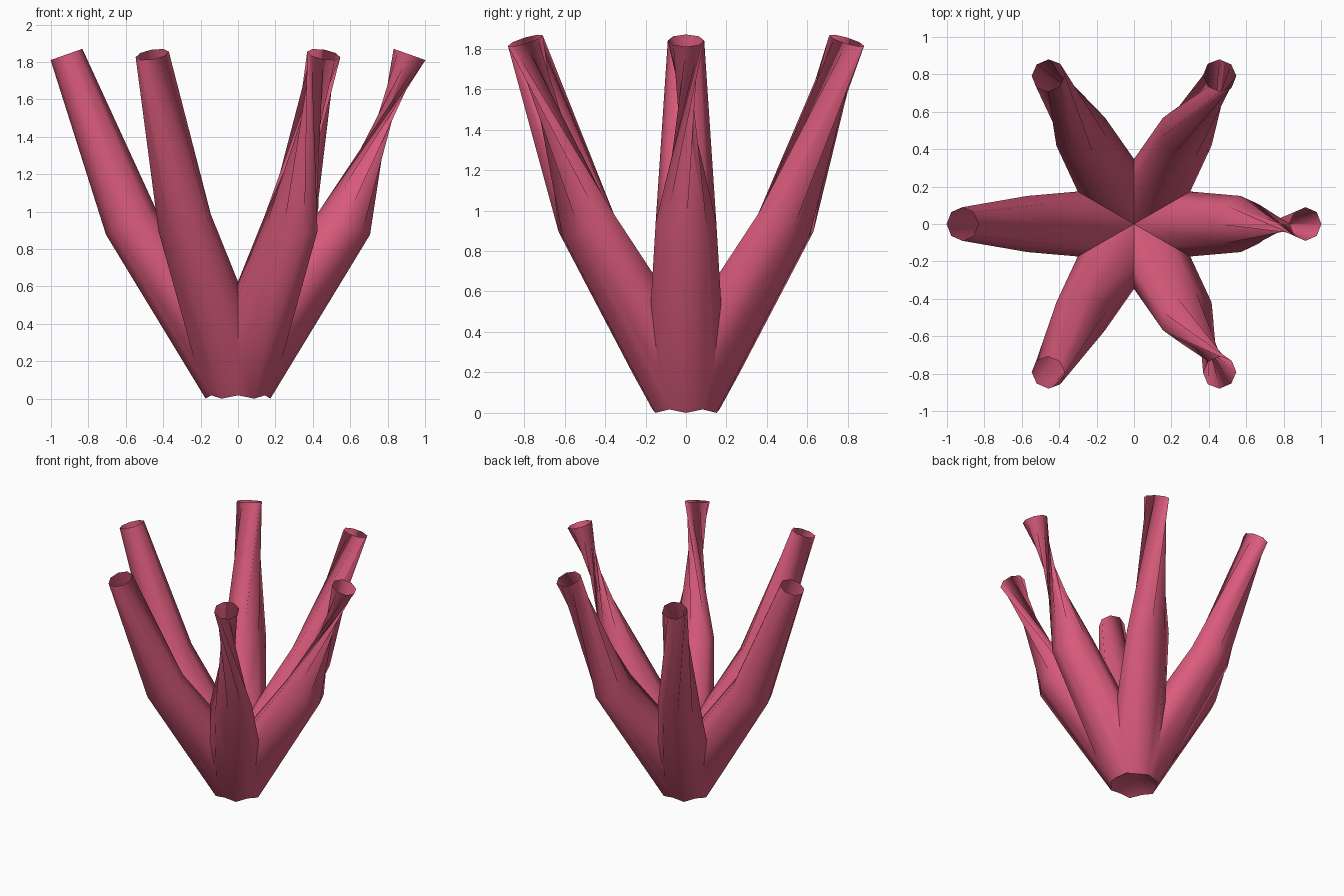
import bpy
import bmesh
from math import cos, sin, pi, radians
from mathutils import Vector

cube = bpy.data.objects.get("Cube")
if cube:
    bpy.data.objects.remove(cube, do_unlink=True)

SIDES = 8
ARMS = 6

pink = bpy.data.materials.new("rose_pink")
pink.use_nodes = True
colour = (0.70, 0.105, 0.20, 1)
pink.diffuse_color = colour
pink.node_tree.nodes["Principled BSDF"].inputs["Base Color"].default_value = colour


def ring(bm, reach, height, radius, tilt, twist=0.0):
    """Octagon leaning outward along +x; returns its vertices."""
    centre = Vector((reach, 0, height))
    out = Vector((cos(tilt), 0, -sin(tilt)))
    side = Vector((0, 1, 0))
    verts = []
    for k in range(SIDES):
        a = twist + 2 * pi * k / SIDES
        verts.append(bm.verts.new(centre + radius * (cos(a) * out + sin(a) * side)))
    return verts


def add_arm(target, azimuth):
    """One open tube, trimmed to its own sector and turned into place."""
    bm = bmesh.new()
    rings = [
        ring(bm, 0.0, 0.10, 0.20, radians(30)),
        ring(bm, 0.57, 0.94, 0.15, radians(25)),
        # the mouths all keep one heading, so the arms twist progressively
        ring(bm, 0.917, 1.84, 0.09, radians(19.5), pi - azimuth),
    ]
    for low, high in zip(rings, rings[1:]):
        for k in range(SIDES):
            n = (k + 1) % SIDES
            bm.faces.new((low[k], low[n], high[n], high[k]))
    bm.faces.new(rings[0][::-1])

    # trim where neighbouring arms meet
    for s in (1, -1):
        normal = (-sin(pi / ARMS), s * cos(pi / ARMS), 0)
        bmesh.ops.bisect_plane(bm, geom=bm.verts[:] + bm.edges[:] + bm.faces[:],
                               dist=1e-5, plane_co=(0, 0, 0), plane_no=normal,
                               clear_outer=True)

    # copy into the shared mesh, turned about the vertical axis
    c, s = cos(azimuth), sin(azimuth)
    copies = {v: target.verts.new((c * v.co.x - s * v.co.y,
                                   s * v.co.x + c * v.co.y, v.co.z))
              for v in bm.verts}
    for f in bm.faces:
        target.faces.new([copies[v] for v in f.verts])
    bm.free()


# cluster of hollow arms
body = bmesh.new()
for i in range(ARMS):
    add_arm(body, 2 * pi * i / ARMS)
bmesh.ops.remove_doubles(body, verts=body.verts[:], dist=0.0005)

mesh = bpy.data.meshes.new("tube_cluster")
body.to_mesh(mesh)
body.free()
mesh.materials.append(pink)
cluster = bpy.data.objects.new("tube_cluster", mesh)
bpy.context.collection.objects.link(cluster)

bpy.ops.object.select_all(action='DESELECT')
cluster.select_set(True)
bpy.context.view_layer.objects.active = cluster
bpy.ops.object.shade_smooth_by_angle(angle=radians(50))
